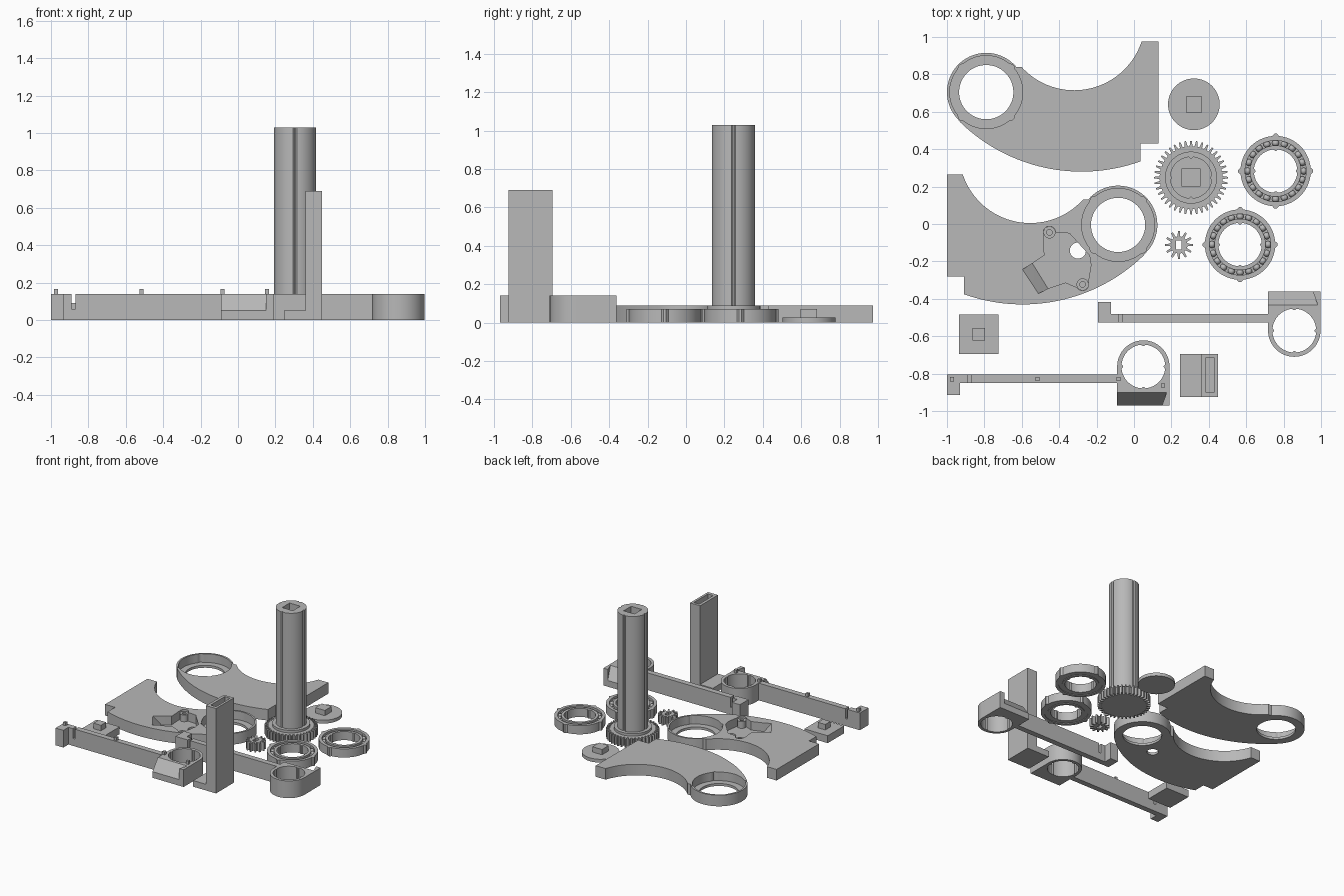
import bpy, bmesh
from math import sin, cos, pi, radians
from mathutils import Matrix, Vector

cube = bpy.data.objects.get("Cube")
if cube:
    bpy.data.objects.remove(cube)

grey = bpy.data.materials.new("light_grey")
grey.use_nodes = True
colour = (0.48, 0.48, 0.48, 1)
grey.diffuse_color = colour
grey.node_tree.nodes["Principled BSDF"].inputs["Base Color"].default_value = colour


def finish(name, bm):
    """Turn a bmesh into a named, shaded object."""
    bmesh.ops.remove_doubles(bm, verts=bm.verts, dist=0.0002)
    bmesh.ops.recalc_face_normals(bm, faces=bm.faces)
    me = bpy.data.meshes.new(name)
    bm.to_mesh(me)
    bm.free()
    me.materials.clear()
    me.materials.append(grey)
    for p in me.polygons:
        p.material_index = 0
        p.use_smooth = True
    me.set_sharp_from_angle(angle=radians(30))
    ob = bpy.data.objects.new(name, me)
    bpy.context.collection.objects.link(ob)
    return ob


def extrude(name, z0, z1, outline, *holes):
    """Flat outline with holes, raised from z0 to z1."""
    cu = bpy.data.curves.new(name + "_profile", "CURVE")
    cu.dimensions = "2D"
    cu.fill_mode = "BOTH"
    cu.extrude = (z1 - z0) / 2
    for loop in (outline,) + holes:
        sp = cu.splines.new("POLY")
        sp.points.add(len(loop) - 1)
        for p, (x, y) in zip(sp.points, loop):
            p.co = (x, y, 0, 1)
        sp.use_cyclic_u = True
    tmp = bpy.data.objects.new("profile", cu)
    bpy.context.collection.objects.link(tmp)
    me = bpy.data.meshes.new_from_object(tmp.evaluated_get(bpy.context.evaluated_depsgraph_get()))
    bm = bmesh.new()
    bm.from_mesh(me)
    bmesh.ops.translate(bm, verts=bm.verts, vec=(0, 0, (z0 + z1) / 2))
    bpy.data.objects.remove(tmp)
    bpy.data.curves.remove(cu)
    bpy.data.meshes.remove(me)
    return finish(name, bm)


def hull(name, pts):
    bm = bmesh.new()
    for p in pts:
        bm.verts.new(p)
    bmesh.ops.convex_hull(bm, input=bm.verts)
    bmesh.ops.dissolve_limit(bm, angle_limit=0.01, verts=bm.verts, edges=bm.edges)
    return finish(name, bm)


def box(name, x0, x1, y0, y1, z0, z1):
    return hull(name, [(x, y, z) for x in (x0, x1) for y in (y0, y1) for z in (z0, z1)])


def arc(x, y, r, a0, a1, n=32):
    return [(x + r * cos(radians(a0 + (a1 - a0) * i / n)),
             y + r * sin(radians(a0 + (a1 - a0) * i / n))) for i in range(n + 1)]


def circle(x, y, r, tab=0, phase=0, n=96):
    """Circle with four small tabs (or grooves if tab is negative)."""
    out = []
    for i in range(n):
        a = 2 * pi * (i - 0.5) / n + radians(phase)
        rr = r + (tab if i % (n // 4) < 2 else 0)
        out.append((x + rr * cos(a), y + rr * sin(a)))
    return out


def square(x, y, w, h):
    return [(x - w, y - h), (x + w, y - h), (x + w, y + h), (x - w, y + h)]


def gear(x, y, root, tip, teeth):
    out = []
    for i in range(teeth):
        for f, r in ((-0.30, root), (-0.13, tip), (0.13, tip), (0.30, root)):
            a = 2 * pi * (i + f) / teeth
            out.append((x + r * cos(a), y + r * sin(a)))
    return out


# Two curved side plates, the second mirrored
plate = arc(-0.79, 0.705, 0.21, 225, 40)
plate += arc(-0.32, 1.095, 0.38, 222, 341)
plate += [(0.04, 0.975), (0.13, 0.975), (0.13, 0.43), (0.035, 0.43)]
plate += arc(-0.28, 1.21, 0.93, -70.2, -134)
extrude("plate_floor", 0, 0.02, plate, circle(-0.79, 0.705, 0.145))
extrude("plate_body", 0.02, 0.09, plate, circle(-0.79, 0.705, 0.195, 0.008, 45))

plate2 = [(-0.875 - x, y - 0.71) for x, y in plate]
plate2 = [(max(x, -1), y) for x, y in plate2]
ring = (-0.085, -0.005)
pocket = [(-0.596, -0.243), (-0.543, -0.211), (-0.479, -0.168), (-0.485, -0.06)]
pocket += arc(-0.452, -0.045, 0.033, 190, 0, 12)
pocket += [(-0.345, -0.05), (-0.238, -0.168), (-0.23, -0.22), (-0.245, -0.31)]
pocket += arc(-0.275, -0.323, 0.033, 10, -150, 12)
pocket += [(-0.366, -0.313), (-0.46, -0.345), (-0.511, -0.372)]
extrude("motor_plate_floor", 0, 0.02, plate2, circle(*ring, 0.145), circle(-0.30, -0.142, 0.043))
extrude("motor_plate_body", 0.02, 0.09, plate2, circle(*ring, 0.195, 0.008, 45), pocket)
hull("pocket_ramp", [(x, y, 0.02) for x, y in (pocket[0], pocket[1], pocket[-2], pocket[-1])]
     + [(*pocket[0], 0.09), (*pocket[-1], 0.09)])
for x, y in ((-0.452, -0.045), (-0.275, -0.323)):
    extrude("screw_seat", 0.02, 0.075, circle(x, y, 0.032), circle(x, y, 0.015))

# End cap with square peg
extrude("cap_disc", 0, 0.027, circle(0.32, 0.64, 0.138))
box("cap_peg", 0.277, 0.363, 0.597, 0.683, 0.027, 0.07)

# Spool: gear, collar and tall grooved tube with a square socket
gx, gy = 0.305, 0.248
extrude("spool_gear", 0, 0.07, gear(gx, gy, 0.168, 0.197, 40))
extrude("spool_collar", 0.07, 0.09, circle(gx, gy, 0.139))
extrude("spool_tube", 0.09, 0.96, circle(gx, gy, 0.113, -0.008))
extrude("spool_socket", 0.96, 1.03, circle(gx, gy, 0.113, -0.008), square(gx, gy, 0.048, 0.048))

# Small motor gear
extrude("motor_gear", 0, 0.07, gear(0.24, -0.112, 0.046, 0.075, 12), square(0.24, -0.112, 0.015, 0.025))

# Ball bearings
for bx, by in ((0.757, 0.283), (0.567, -0.11)):
    extrude("bearing_outer_race", 0, 0.07, circle(bx, by, 0.188, 0.012), circle(bx, by, 0.163))
    extrude("bearing_inner_race", 0, 0.07, circle(bx, by, 0.137), circle(bx, by, 0.116, -0.008))
    extrude("bearing_cage", 0.005, 0.035, circle(bx, by, 0.164), circle(bx, by, 0.136))
    bm = bmesh.new()
    for i in range(20):
        a = 2 * pi * i / 20
        spot = Vector((bx + 0.15 * cos(a), by + 0.15 * sin(a), 0.042))
        bmesh.ops.create_uvsphere(bm, u_segments=12, v_segments=8, radius=0.019,
                                  matrix=Matrix.Translation(spot))
    finish("bearing_balls", bm)

# Long arm with ring, sloped foot and hooked end
H = 0.14
collar = arc(0.05, -0.762, 0.14, 0, 180) + [(-0.09, -0.9), (0.19, -0.9)]
arm = [
    extrude("arm_collar", 0, H, collar, circle(0.05, -0.762, 0.117, -0.008)),
    hull("arm_slope", [(x, y, z) for x in (-0.09, 0.175)
                       for y, z in ((-0.9, 0), (-0.9, H), (-0.97, 0), (-0.97, 0.05))]),
    hull("arm_end_wall", [(x, y, z) for z in (0, H)
                          for x, y in ((0.175, -0.9), (0.15, -0.97), (0.19, -0.97), (0.19, -0.9))]),
    box("arm_bar", -0.87, -0.088, -0.85, -0.805, 0, H),
    box("arm_slit_floor", -0.89, -0.87, -0.85, -0.805, 0, 0.06),
    box("arm_tip", -1, -0.89, -0.85, -0.805, 0, H),
    box("arm_hook", -1, -0.93, -0.915, -0.85, 0, H),
]

# Second arm is the mirror of the first
mirror = Matrix.Translation((0.807, -1.332, 0)) @ Matrix.Diagonal((1, -1, 1, 1))
for ob in arm:
    bm = bmesh.new()
    bm.from_mesh(ob.data)
    bmesh.ops.transform(bm, matrix=mirror, verts=bm.verts)
    finish("mirrored_" + ob.name, bm)

# Locating pegs on the first arm
for x, y in ((-0.973, -0.83), (-0.515, -0.828), (-0.083, -0.828), (0.155, -0.863)):
    box("locating_peg", x - 0.011, x + 0.011, y - 0.011, y + 0.011, H, 0.165)

# Tall slotted holder on a low foot
box("holder_foot", 0.245, 0.36, -0.925, -0.695, 0, 0.05)
slot = square(0.407, -0.807, 0.024, 0.09)
tower = square(0.405, -0.81, 0.045, 0.115)
extrude("holder_base", 0, 0.05, tower)
extrude("holder_tower", 0.05, 0.69, tower, slot)

# Square block with peg
box("block_body", -0.935, -0.725, -0.695, -0.485, 0, 0.06)
box("block_peg", -0.863, -0.797, -0.623, -0.557, 0.06, 0.105)
